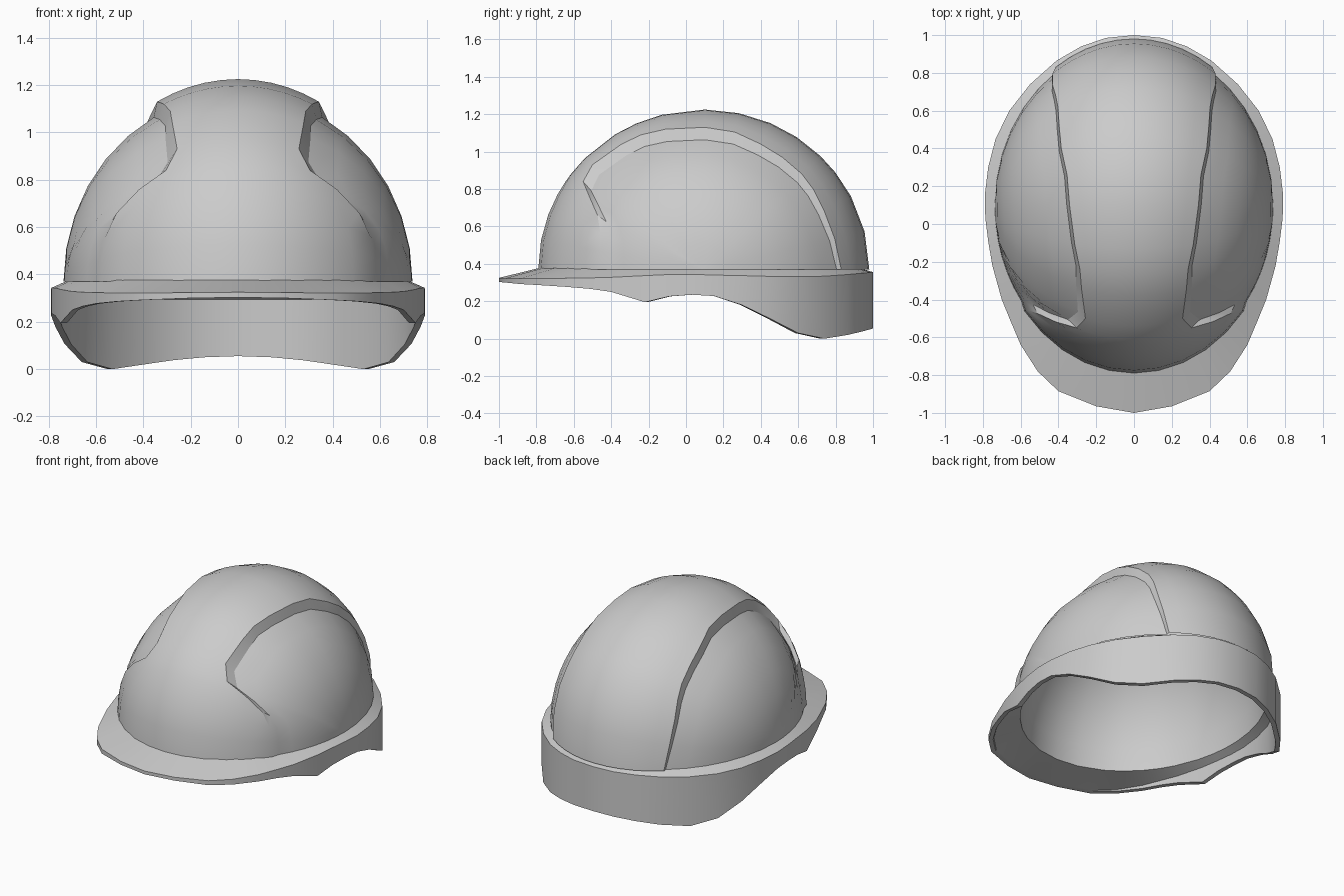
import bpy, bmesh
from math import sin, cos, pi, acos, atan2, hypot, radians

if "Cube" in bpy.data.objects:
    bpy.data.objects.remove(bpy.data.objects["Cube"])

CY, CZ = 0.095, 0.37              # centre of the dome base
OUT = (0.745, 0.885, 0.855)       # half-axes of raised centre band
REC = (0.737, 0.855, 0.792)       # half-axes of recessed side panels


def make_object(name, strips, closed=False):
    """Skin a list of equally long point rows into one smooth mesh."""
    bm = bmesh.new()
    rows = [[bm.verts.new(p) for p in row] for row in strips]
    n = len(rows[0])
    for r0, r1 in zip(rows, rows[1:]):
        for j in range(n if closed else n - 1):
            k = (j + 1) % n
            bm.faces.new((r0[j], r0[k], r1[k], r1[j]))
    bmesh.ops.remove_doubles(bm, verts=bm.verts, dist=0.0005)
    bmesh.ops.recalc_face_normals(bm, faces=bm.faces)
    me = bpy.data.meshes.new(name)
    bm.to_mesh(me)
    bm.free()
    ob = bpy.data.objects.new(name, me)
    bpy.context.collection.objects.link(ob)
    bpy.ops.object.select_all(action='DESELECT')
    ob.select_set(True)
    bpy.context.view_layer.objects.active = ob
    bpy.ops.object.shade_smooth_by_angle(angle=radians(28))
    return ob


# Outer dome: rows swing around the x axis, the side view outline (y, z)
# of the raised band tells where each row steps down to the side panel;
# the third value is how far the step slants inward
edge = [(-.46, .37, .94), (-.46, .47, .94), (-.458, .565, .945), (-.473, .66, .95),
        (-.517, .76, .955), (-.55, .84, .965), (-.50, .93, .975), (-.345, 1.04, .98),
        (-.24, 1.09, .985), (-.11, 1.12, .985), (.10, 1.13, .985), (.26, 1.105, .985),
        (.40, 1.04, .985), (.515, .97, .985), (.62, .88, .985), (.68, .80, .987),
        (.737, .688, .99), (.795, .535, .995), (.83, .37, 1.0)]


def on_dome(axes, th, lam):
    return (axes[0] * sin(lam), CY - axes[1] * cos(lam) * cos(th),
            CZ + axes[2] * cos(lam) * sin(th))


rows = []
for y, z, slant in edge:
    u, v = (CY - y) / OUT[1], (z - CZ) / OUT[2]
    th, r = atan2(v, u), hypot(u, v)
    lam, lam_in = acos(r), acos(r * slant)
    side = [on_dome(REC, th, lam_in + (pi / 2 - lam_in) * k / 6) for k in range(7)]
    band = [on_dome(OUT, th, lam * (k / 5 - 1)) for k in range(11)]
    rows.append([(-p[0], p[1], p[2]) for p in reversed(side)] + band + side)
make_object("helmet_dome", rows)

# Brim and skirt stations: x, y, top edge z, bottom edge z
half = [(0, -1.0, .325, .303), (.2, -.965, .323, .30), (.4, -.885, .322, .292),
        (.51, -.78, .322, .286), (.60, -.64, .323, .277), (.655, -.51, .325, .266),
        (.70, -.40, .328, .25), (.75, -.22, .337, .195), (.772, -.09, .343, .226),
        (.787, .03, .344, .235), (.79, .15, .34, .228), (.772, .30, .337, .18),
        (.733, .45, .333, .107), (.66, .60, .331, .03), (.55, .74, .334, .0),
        (.41, .865, .343, .02), (.28, .94, .35, .038), (.15, .985, .354, .05),
        (0, 1.0, .356, .055)]
stations = half + [(-x, y, t, b) for x, y, t, b in half[-2:0:-1]]


def on_ellipse(s, a, b, z):
    """Point of an ellipse around the dome centre, in the direction of a station."""
    d = hypot(s[0] / a, (s[1] - CY) / b)
    return (s[0] / d, CY + (s[1] - CY) / d, z)


def inset(s, w, z):
    d = hypot(s[0], s[1] - CY)
    return (s[0] * (1 - w / d), CY + (s[1] - CY) * (1 - w / d), z)


loops = [
    [on_ellipse(s, .725, .85, .385 if s[1] < -.6 else .372) for s in stations],
    [(s[0], s[1], s[2]) for s in stations],
    [(s[0], s[1], s[3]) for s in stations],
    [inset(s, .03, s[3]) for s in stations],
    [inset(s, .035, max(s[3], .295)) for s in stations],
]
# Inner lining of the shell continues from the underside of the brim
for k in range(10):
    a = pi / 2 * k / 9
    f = max(cos(a), 0.00001)
    loops.append([on_ellipse(s, .705 * f, .83 * f, .32 + .83 * sin(a)) for s in stations])
make_object("brim_and_inner_shell", loops, closed=True)
